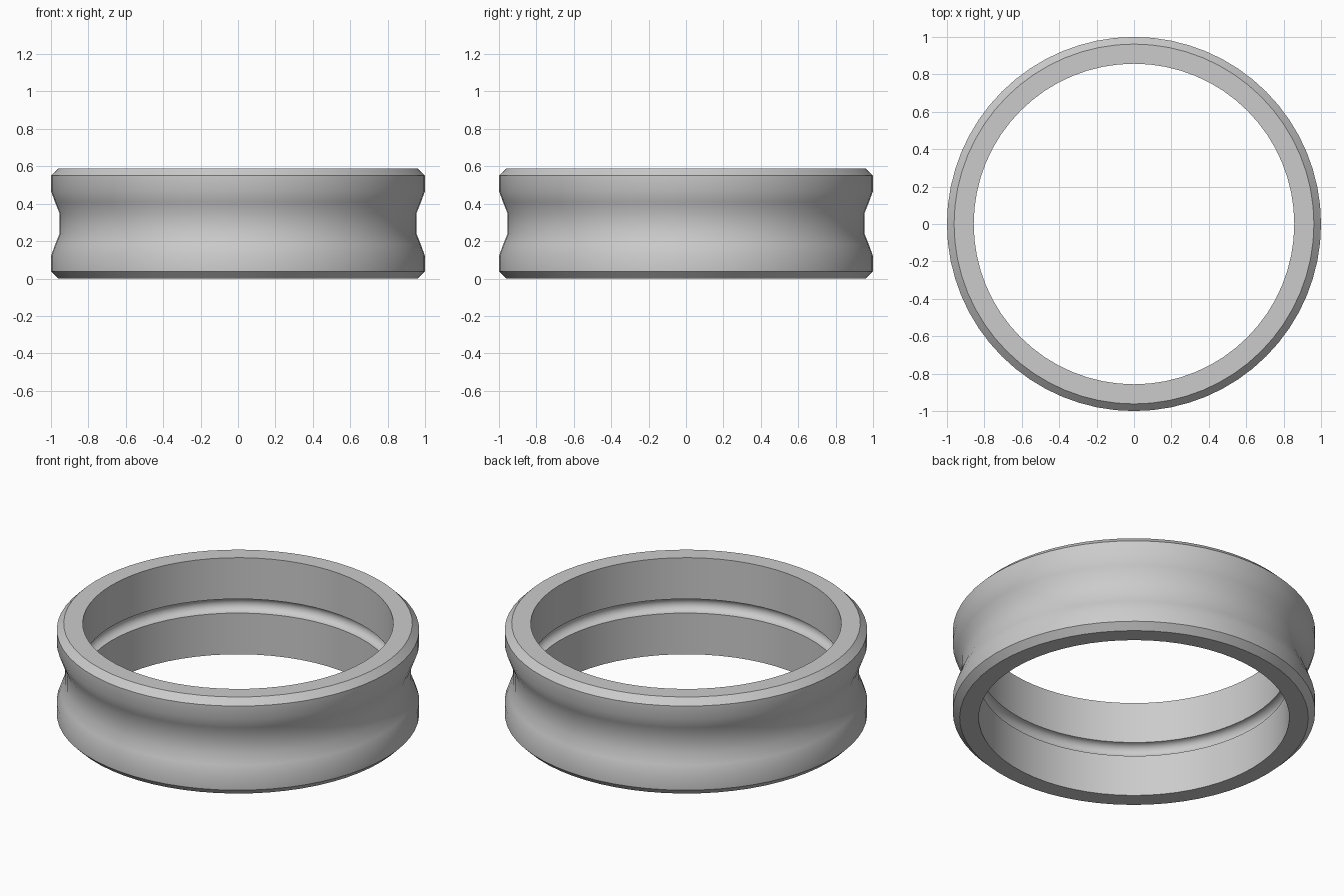
import bpy, bmesh, math
from mathutils import Vector, Matrix

cube = bpy.data.objects.get("Cube")
if cube:
    bpy.data.objects.remove(cube, do_unlink=True)

SEGMENTS = 64
HEIGHT = 0.588
MID = HEIGHT / 2
BORE = 0.857
CHAMFER = 0.038
LIP = 0.043     # radius of the half-round groove in the bore

# Plain grey metal
grey = bpy.data.materials.new("grey metal")
grey.use_nodes = True
colour = (0.6, 0.6, 0.6, 1)
grey.diffuse_color = colour
grey.node_tree.nodes["Principled BSDF"].inputs["Base Color"].default_value = colour

# Lower half of the outer side: chamfer, rim, sloped waist
lower = [(1 - CHAMFER, 0), (1, CHAMFER), (1, 0.12), (0.978, 0.18), (0.954, 0.24)]
outer = lower + [(r, HEIGHT - z) for r, z in reversed(lower)]

# Bore with a half-round groove, from top to bottom
arc = [math.pi * (0.5 - i / 10) for i in range(11)]
groove = [(BORE + LIP * math.cos(a), MID + LIP * math.sin(a)) for a in arc]
profile = outer + [(BORE, HEIGHT)] + groove + [(BORE, 0)]

# Turn the closed profile around the z axis
bm = bmesh.new()
rings = []
for s in range(SEGMENTS):
    turn = Matrix.Rotation(math.tau * s / SEGMENTS, 3, 'Z')
    rings.append([bm.verts.new(turn @ Vector((r, 0, z))) for r, z in profile])
count = len(profile)
for s in range(SEGMENTS):
    a, b = rings[s], rings[(s + 1) % SEGMENTS]
    for i in range(count):
        j = (i + 1) % count
        bm.faces.new((a[i], b[i], b[j], a[j]))
bmesh.ops.recalc_face_normals(bm, faces=bm.faces[:])

mesh = bpy.data.meshes.new("grooved_ring")
bm.to_mesh(mesh)
bm.free()
mesh.materials.append(grey)
ring = bpy.data.objects.new("grooved_ring", mesh)
bpy.context.collection.objects.link(ring)

# Smooth shading with crisp chamfers and groove edges
bpy.context.view_layer.objects.active = ring
ring.select_set(True)
bpy.ops.object.shade_smooth_by_angle(angle=math.radians(30))
